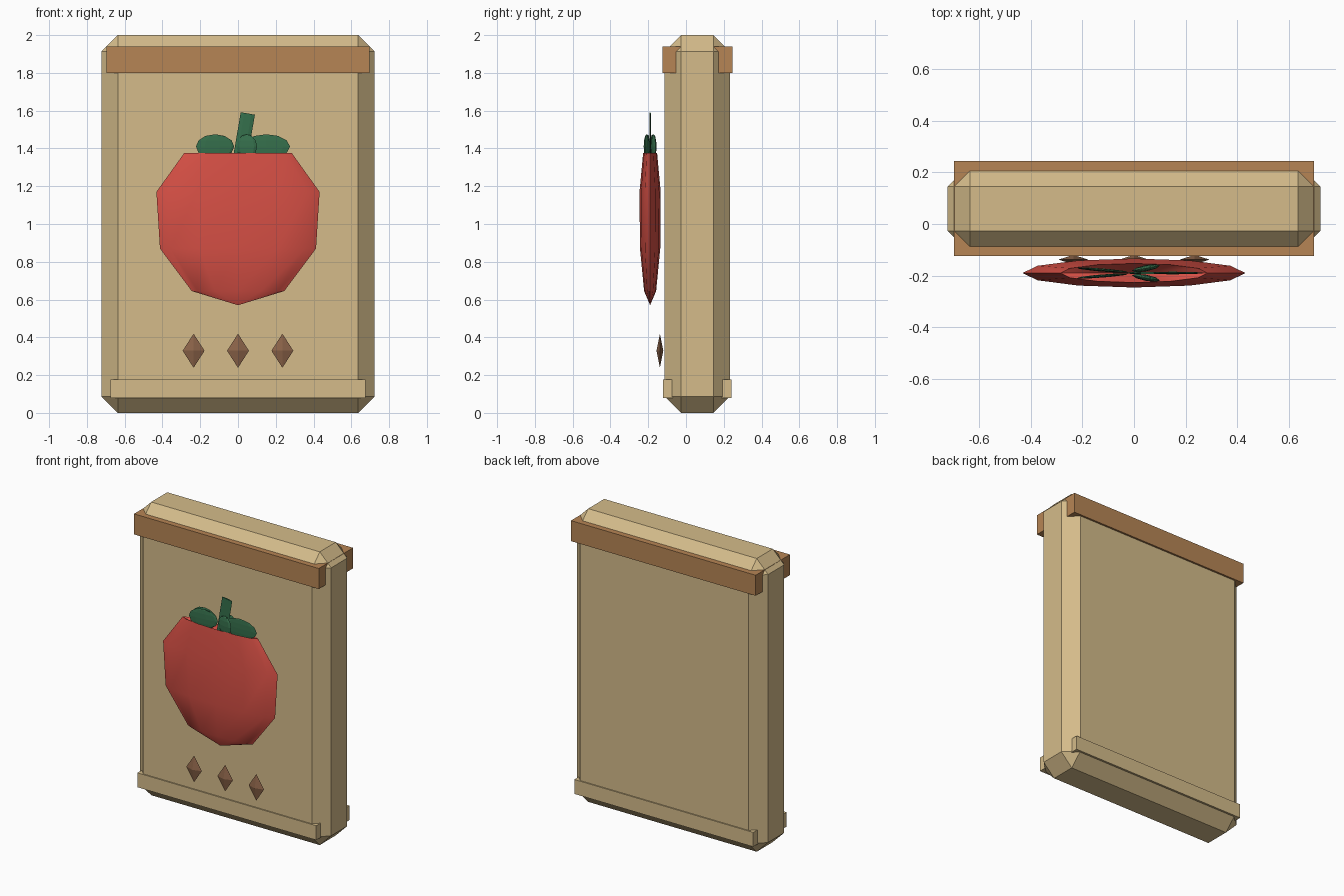
import bpy, bmesh, math
from mathutils import Matrix, Vector

old = bpy.data.objects.get("Cube")
if old:
    bpy.data.objects.remove(old, do_unlink=True)


def make_material(name, rgb):
    mat = bpy.data.materials.new(name)
    mat.use_nodes = True
    mat.diffuse_color = (*rgb, 1)
    mat.node_tree.nodes["Principled BSDF"].inputs["Base Color"].default_value = (*rgb, 1)
    return mat


TAN = make_material("tan", (0.66, 0.50, 0.255))
BROWN = make_material("trim brown", (0.47, 0.235, 0.09))
RED = make_material("fruit red", (0.68, 0.08, 0.06))
GREEN = make_material("leaf green", (0.036, 0.16, 0.072))
GEM = make_material("stud brown", (0.26, 0.126, 0.066))


def finish(bm, name, mat):
    bmesh.ops.recalc_face_normals(bm, faces=bm.faces)
    mesh = bpy.data.meshes.new(name)
    bm.to_mesh(mesh)
    bm.free()
    mesh.materials.append(mat)
    obj = bpy.data.objects.new(name, mesh)
    bpy.context.collection.objects.link(obj)
    return obj


def smooth(obj, degrees):
    bpy.ops.object.select_all(action="DESELECT")
    obj.select_set(True)
    bpy.context.view_layer.objects.active = obj
    bpy.ops.object.shade_smooth_by_angle(angle=math.radians(degrees))


def box(name, mat, half_x, y, z, chamfer=0):
    bm = bmesh.new()
    size = Vector((2 * half_x, y[1] - y[0], z[1] - z[0]))
    centre = Vector((0, sum(y) / 2, sum(z) / 2))
    bmesh.ops.create_cube(bm, size=1, matrix=Matrix.Translation(centre) @ Matrix.Diagonal((*size, 1)))
    if chamfer:
        bmesh.ops.bevel(bm, geom=bm.edges[:], offset=chamfer, segments=1, affect="EDGES")
    return finish(bm, name, mat)


# Chamfered slab with a band around its top and bottom
box("body", TAN, 0.722, (-0.113, 0.232), (0, 2), 0.086)
box("top_band", BROWN, 0.697, (-0.125, 0.245), (1.80, 1.94))
box("bottom_band", TAN, 0.675, (-0.121, 0.24), (0.08, 0.178))

# The fruit and its leaves are round shapes squashed flat in depth
SQUASH = Matrix.Translation((0, -0.19, 0)) @ Matrix.Diagonal((1, 0.13, 1, 1))

# Fruit: lathed profile with a dimple on top
profile = [(0, 0.57), (0.245, 0.645), (0.413, 0.87), (0.432, 1.17), (0.285, 1.375), (0, 1.30)]
bm = bmesh.new()
verts = [bm.verts.new((r, 0, z)) for r, z in profile]
edges = [bm.edges.new(pair) for pair in zip(verts, verts[1:])]
bmesh.ops.spin(bm, geom=verts + edges, cent=(0, 0, 0), axis=(0, 0, 1),
               angle=math.tau, steps=12, use_merge=True)
bmesh.ops.remove_doubles(bm, verts=bm.verts, dist=0.001)
bm.transform(SQUASH)
smooth(finish(bm, "fruit", RED), 30)

# Five rounded leaves around the stem
for i in range(5):
    bm = bmesh.new()
    bmesh.ops.create_uvsphere(bm, u_segments=8, v_segments=6, radius=1)
    bm.transform(SQUASH @ Matrix.Rotation(math.tau * i / 5, 4, "Z")
                 @ Matrix.Translation((0.15, 0, 1.41))
                 @ Matrix.Diagonal((0.125, 0.04, 0.065, 1)))
    finish(bm, f"leaf_{i + 1}", GREEN)

# Leaning stem
base, tip = Vector((0.01, 0, 1.34)), Vector((0.052, 0, 1.585))
lean = (tip - base).to_track_quat("Z", "Y").to_matrix().to_4x4()
bm = bmesh.new()
bmesh.ops.create_cone(bm, cap_ends=True, segments=6, radius1=0.038, radius2=0.038,
                      depth=(tip - base).length,
                      matrix=SQUASH @ Matrix.Translation((base + tip) / 2) @ lean)
finish(bm, "stem", GREEN)

# Three diamond studs below the fruit
for label, x in (("right", -0.235), ("middle", 0), ("left", 0.235)):
    bm = bmesh.new()
    for s in (1, -1):
        bmesh.ops.create_cone(bm, cap_ends=False, segments=4, radius1=1, radius2=0, depth=1,
                              matrix=Matrix.Diagonal((1, 1, s, 1)) @ Matrix.Translation((0, 0, 0.5)))
    bmesh.ops.remove_doubles(bm, verts=bm.verts, dist=0.001)
    bm.transform(Matrix.Translation((x, -0.138, 0.329)) @ Matrix.Diagonal((0.058, 0.018, 0.09, 1)))
    finish(bm, f"{label}_stud", GEM)
